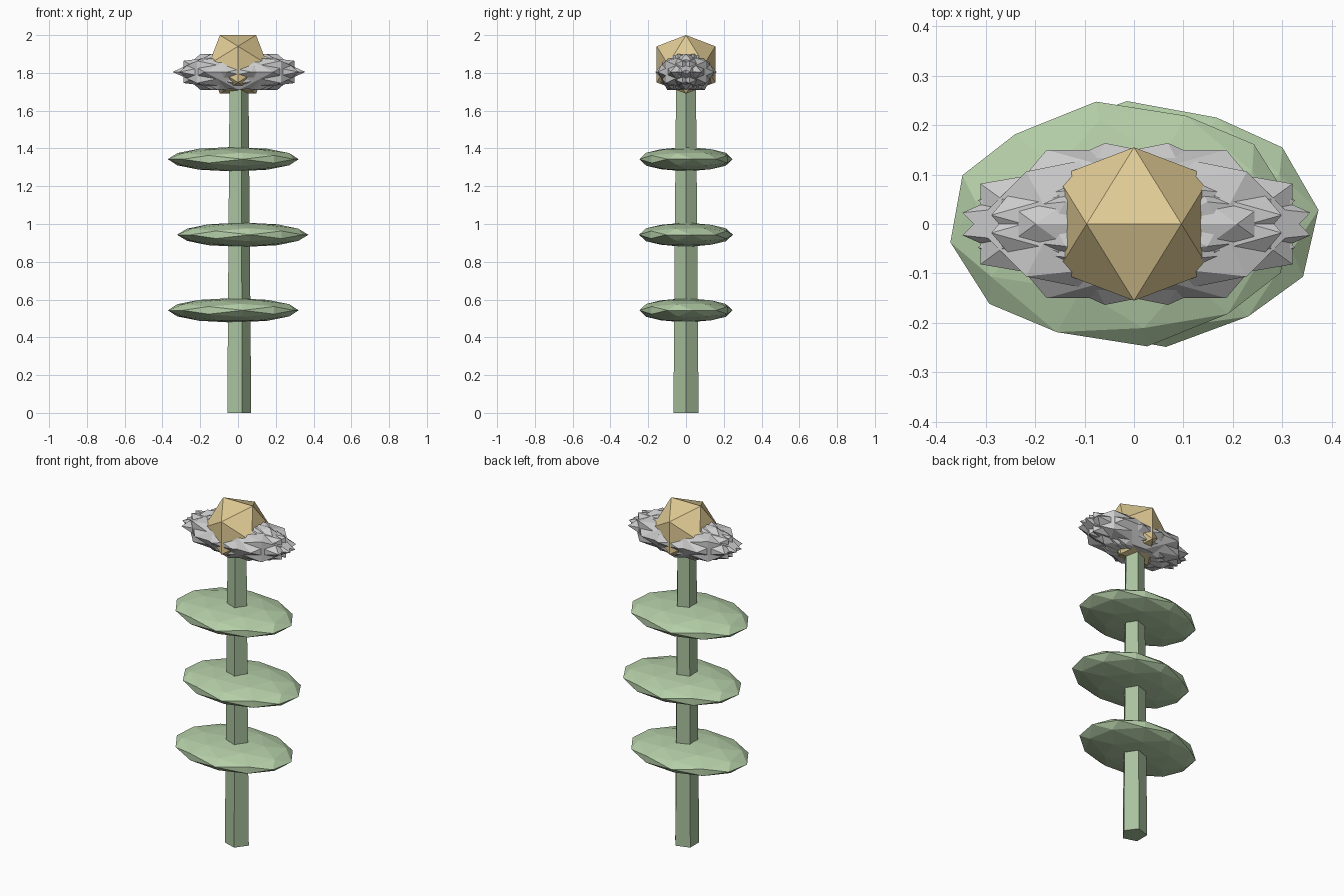
import bpy, bmesh, math
from mathutils import Vector, Matrix

if "Cube" in bpy.data.objects:
    bpy.data.objects.remove(bpy.data.objects["Cube"])

PHI = (1 + 5 ** 0.5) / 2


def material(name, rgb):
    m = bpy.data.materials.new(name)
    m.diffuse_color = (*rgb, 1)
    m.use_nodes = True
    m.node_tree.nodes["Principled BSDF"].inputs["Base Color"].default_value = m.diffuse_color
    return m


def gem_points(detail):
    # icosahedron with an edge on top, optionally split once onto the sphere
    pts = []
    for s in (-1, 1):
        for t in (-1, 1):
            pts += [Vector((s, 0, t * PHI)), Vector((s * PHI, t, 0)), Vector((0, s * PHI, t))]
    if detail:
        pts += [(a + b) / 2 for i, a in enumerate(pts) for b in pts[:i] if (a - b).length < 2.1]
    return [p.normalized() for p in pts]


def add_gem(bm, detail, size, turn, loc):
    # spin first, then stretch, then move
    mat = Matrix.Translation(loc) @ Matrix.Diagonal((*size, 1)) @ Matrix.Rotation(turn, 4, 'Z')
    verts = [bm.verts.new(mat @ p) for p in gem_points(detail)]
    bmesh.ops.convex_hull(bm, input=verts)


def finish(bm, name, mat=None):
    bmesh.ops.recalc_face_normals(bm, faces=bm.faces)
    me = bpy.data.meshes.new(name)
    bm.to_mesh(me)
    bm.free()
    ob = bpy.data.objects.new(name, me)
    bpy.context.collection.objects.link(ob)
    if mat:
        me.materials.append(mat)
    return ob


stem_green = material("stem_green", (0.40, 0.54, 0.34))
leaf_green = material("leaf_green", (0.46, 0.62, 0.39))
gold = material("gold", (0.75, 0.60, 0.30))

# Tapered five-sided stem, one corner towards +x
bm = bmesh.new()
bmesh.ops.create_cone(bm, cap_ends=True, segments=5, radius1=0.07, radius2=0.055, depth=1.8,
                      matrix=Matrix.Translation((0, 0, 0.9)) @ Matrix.Rotation(-math.pi / 2, 4, 'Z'))
finish(bm, "stem", stem_green)

# Three flat leaves, alternating sideways
for i in range(3):
    bm = bmesh.new()
    side = 1 if i % 2 else -1
    add_gem(bm, 1, (0.35, 0.25, 0.065), math.radians(6.5 if i % 2 else 8.5),
            (side * 0.025, 0, 0.543 + 0.4 * i))
    finish(bm, f"leaf_{i + 1}", leaf_green)

# Petals: overlapping stretched gems, each spun and nudged outwards
bm = bmesh.new()
N = 8
for i in range(N):
    a = math.tau * i / N
    add_gem(bm, 0, (0.345, 0.155, 0.112), a,
            (0.005 + 0.022 * math.cos(a), -0.018 * math.sin(a), 1.805))
finish(bm, "petals")

# Flower centre
bm = bmesh.new()
r = 0.155 * math.sqrt(1 + PHI ** 2) / PHI
add_gem(bm, 0, (r, r, r), 0, (0, 0, 1.845))
finish(bm, "flower_centre", gold)
